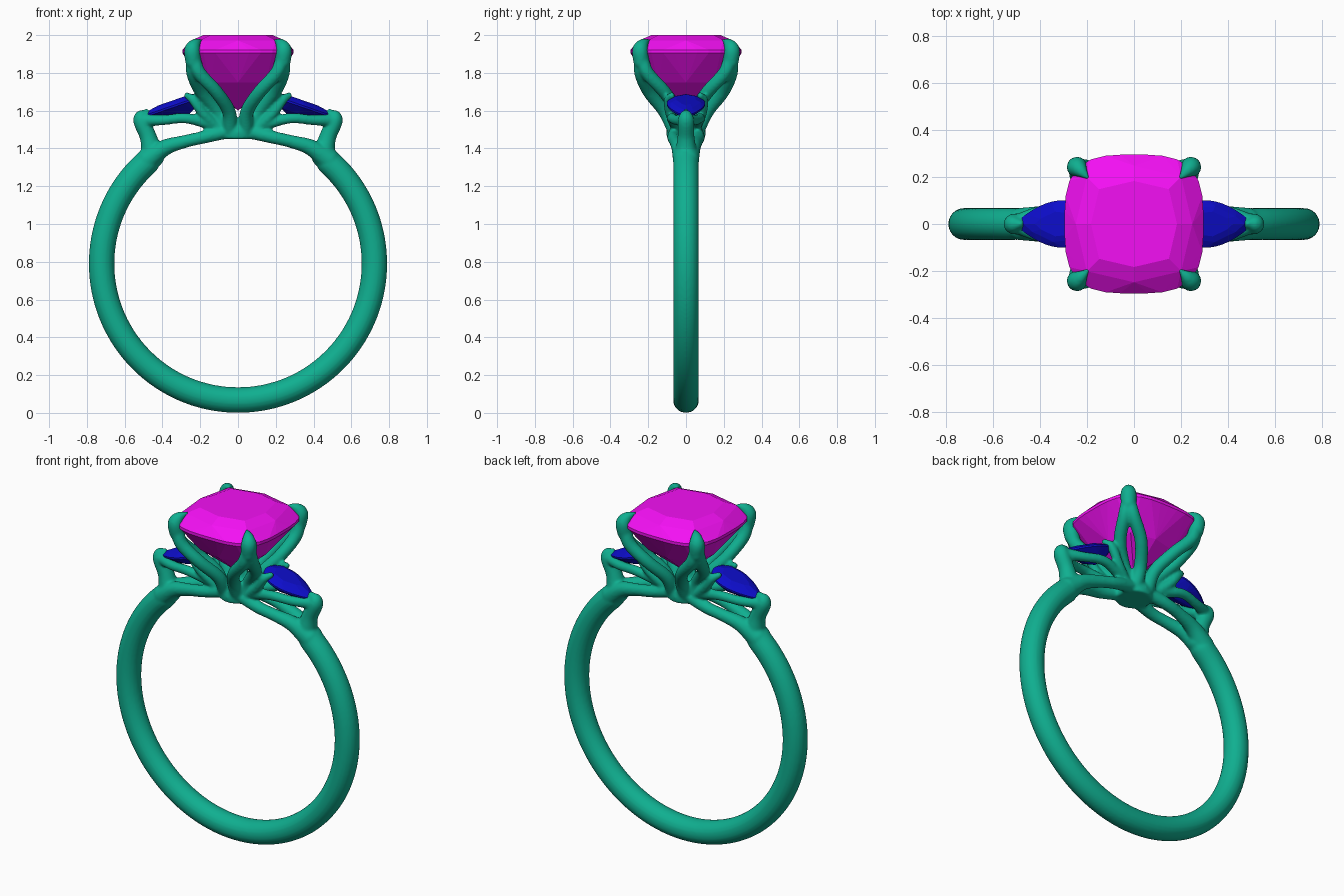
import bpy, bmesh
from math import sin, cos, pi, radians
from mathutils import Vector, Matrix

if "Cube" in bpy.data.objects:
    bpy.data.objects.remove(bpy.data.objects["Cube"])


def material(name, rgb):
    m = bpy.data.materials.new(name)
    m.diffuse_color = (*rgb, 1)
    m.use_nodes = True
    m.node_tree.nodes["Principled BSDF"].inputs["Base Color"].default_value = m.diffuse_color
    return m


def finish(bm, name, mat):
    bmesh.ops.recalc_face_normals(bm, faces=bm.faces)
    me = bpy.data.meshes.new(name)
    bm.to_mesh(me)
    bm.free()
    me.materials.append(mat)
    ob = bpy.data.objects.new(name, me)
    bpy.context.collection.objects.link(ob)
    return ob


def spline(pts, steps=8):
    # Catmull-Rom through (x, y, z, radius) points
    p = [Vector(q) for q in pts]
    p = [2 * p[0] - p[1]] + p + [2 * p[-1] - p[-2]]
    out = []
    for i in range(1, len(p) - 2):
        a, b, c, d = p[i - 1:i + 3]
        for s in range(steps):
            t = s / steps
            out.append(0.5 * (2 * b + (c - a) * t + (2 * a - 5 * b + 4 * c - d) * t * t
                              + (3 * b - a - 3 * c + d) * t ** 3))
    return out + [p[-2]]


def tube(bm, pts, round_ends=True, n=20):
    # round wire of varying thickness
    q = spline(pts)
    rings = []
    side = None
    for i, v in enumerate(q):
        tan = (q[min(i + 1, len(q) - 1)].xyz - q[max(i - 1, 0)].xyz).normalized()
        if side is None:
            side = tan.orthogonal()
        side = (side - tan * side.dot(tan)).normalized()
        up = tan.cross(side)
        rings.append([bm.verts.new(v.xyz + v.w * (side * cos(2 * pi * k / n) + up * sin(2 * pi * k / n)))
                      for k in range(n)])
    for a, b in zip(rings, rings[1:]):
        for k in range(n):
            bm.faces.new((a[k], a[(k + 1) % n], b[(k + 1) % n], b[k]))
    bm.faces.new(rings[0])
    bm.faces.new(rings[-1])
    if round_ends:
        for v in (q[0], q[-1]):
            bmesh.ops.create_uvsphere(bm, u_segments=16, v_segments=10, radius=v.w,
                                      matrix=Matrix.Translation(v.xyz))


def gem(name, outline, layers, culet, mat, matrix):
    # faceted stone: scaled outlines, staggered facets, flat table, pointed culet
    bm = bmesh.new()
    n = len(outline)
    rings = [[bm.verts.new((x * s, y * s, z)) for x, y in outline[::step]] for s, z, step in layers]
    for a, b in zip(rings, rings[1:]):
        if len(a) == len(b):
            m = len(a)
            for k in range(m):
                bm.faces.new((a[k], a[(k + 1) % m], b[(k + 1) % m], b[k]))
            continue
        few, many = (a, b) if len(a) < len(b) else (b, a)
        r, m = len(many) // len(few), len(many)
        h = r // 2
        for k in range(len(few)):
            for j in range(-h, r - h):
                bm.faces.new((few[k], many[(k * r + j) % m], many[(k * r + j + 1) % m]))
            bm.faces.new((few[k], few[(k + 1) % len(few)], many[(k * r + r - h) % m]))
    bm.faces.new(rings[0])
    tip = bm.verts.new((0, 0, culet))
    last = rings[-1]
    for k in range(len(last)):
        bm.faces.new((last[k], last[(k + 1) % len(last)], tip))
    ob = finish(bm, name, mat)
    ob.matrix_world = matrix
    return ob


metal = material("teal_metal", (0.005, 0.43, 0.28))
pink = material("magenta_stone", (0.9, 0.005, 0.9))
blue = material("blue_stone", (0.004, 0.004, 0.6))

bm = bmesh.new()

# band: round wire open at the top
arc = [radians(48 - i * 276 / 40) for i in range(41)]
tube(bm, [(0.722 * cos(a), 0, 0.79 + 0.722 * sin(a), 0.068) for a in arc])

# base collar under the centre stone
tube(bm, [(0, 0, 1.45, 0.10), (0, 0, 1.49, 0.104), (0, 0, 1.53, 0.09)], False, 32)

for sx in (1, -1):
    # shoulder rising to the claw at the side stone's point
    tube(bm, [(sx * 0.45, 0, 1.36, 0.062), (sx * 0.475, 0, 1.46, 0.045),
              (sx * 0.512, 0, 1.555, 0.043), (sx * 0.485, 0, 1.592, 0.018)])
    for sy in (1, -1):
        # lower split rail
        tube(bm, [(sx * 0.48, sy * 0.01, 1.34, 0.06), (sx * 0.385, sy * 0.035, 1.405, 0.043),
                  (sx * 0.28, sy * 0.055, 1.437, 0.034), (sx * 0.18, sy * 0.065, 1.46, 0.034),
                  (sx * 0.06, sy * 0.05, 1.49, 0.038)])
        # upper rail cradling the side stone
        tube(bm, [(sx * 0.51, 0, 1.55, 0.036), (sx * 0.40, sy * 0.05, 1.55, 0.027),
                  (sx * 0.28, sy * 0.075, 1.56, 0.027), (sx * 0.17, sy * 0.06, 1.535, 0.03),
                  (sx * 0.06, sy * 0.04, 1.50, 0.035)])
        # inner prong of the side stone
        tube(bm, [(sx * 0.12, sy * 0.055, 1.52, 0.03), (sx * 0.19, sy * 0.085, 1.59, 0.026),
                  (sx * 0.235, sy * 0.092, 1.655, 0.025), (sx * 0.27, sy * 0.075, 1.68, 0.017)])
        # claw over the centre stone's corner
        tube(bm, [(sx * 0.237, sy * 0.237, 1.86, 0.042), (sx * 0.242, sy * 0.242, 1.92, 0.043),
                  (sx * 0.226, sy * 0.226, 1.953, 0.03), (sx * 0.20, sy * 0.20, 1.972, 0.01)])
        # two wires of each petal-shaped prong
        wire = [(0.238, 0.238, 1.89, 0.036), (0.205, 0.238, 1.80, 0.036), (0.115, 0.195, 1.70, 0.035),
                (0.05, 0.115, 1.60, 0.036), (0.04, 0.06, 1.50, 0.04)]
        tube(bm, [(sx * a, sy * b, z, r) for a, b, z, r in wire])
        tube(bm, [(sx * b, sy * a, z, r) for a, b, z, r in wire])

# fuse all the metal into one cast, softly blended piece
ring = finish(bm, "ring_band_and_setting", metal)
fuse = ring.modifiers.new("fuse", 'REMESH')
fuse.mode = 'VOXEL'
fuse.voxel_size = 0.008
fuse.use_smooth_shade = True
soft = ring.modifiers.new("soften", 'SMOOTH')
soft.factor = 0.5
soft.iterations = 5

# cushion-cut centre stone
cushion = []
for k in range(32):
    a = 2 * pi * k / 32
    r = 0.295 / (abs(cos(a)) ** 3.3 + abs(sin(a)) ** 3.3) ** (1 / 3.3)
    cushion.append((r * cos(a), r * sin(a)))
gem("centre_stone", cushion,
    [(0.62, 2.0, 4), (0.84, 1.972, 4), (1, 1.922, 1), (1, 1.905, 1), (0.62, 1.75, 4)],
    1.60, pink, Matrix.Identity(4))

# pear-cut side stones, tilted outward
pear = []
for k in range(32):
    t = 2 * pi * k / 32
    pear.append((0.165 * cos(t) + 0.05, 0.126 * sin(t) * abs(sin(t / 2)) ** 0.8))
for name, turn in (("right_side_stone", 0), ("left_side_stone", pi)):
    place = (Matrix.Rotation(turn, 4, 'Z') @ Matrix.Translation((0.30, 0, 1.638))
             @ Matrix.Rotation(radians(19), 4, 'Y'))
    gem(name, pear, [(0.55, 0.03, 4), (0.8, 0.021, 4), (1, 0.004, 1), (1, -0.006, 1), (0.6, -0.045, 4)],
        -0.075, blue, place)
